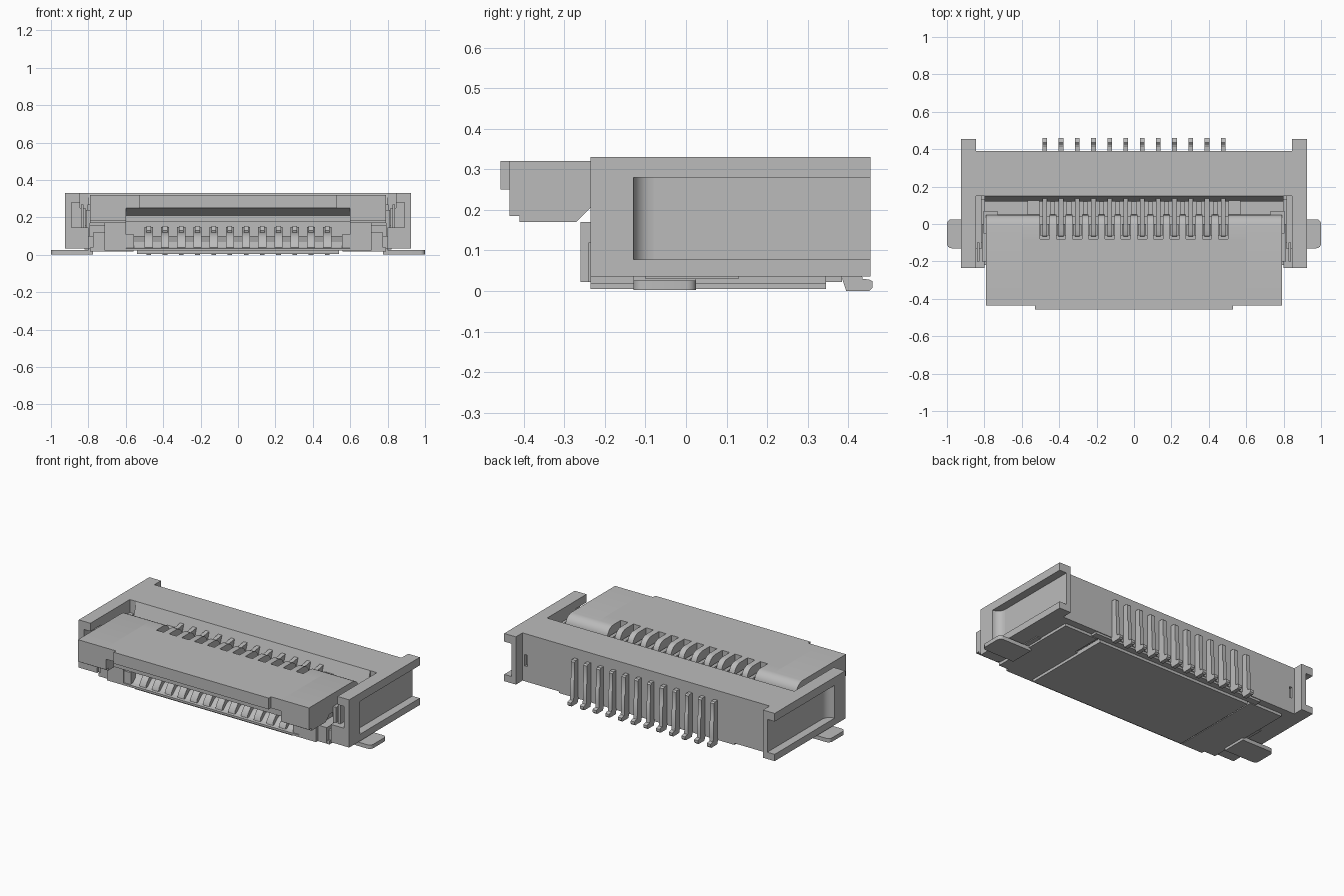
import bpy, bmesh, math

cube = bpy.data.objects.get("Cube")
if cube:
    bpy.data.objects.remove(cube, do_unlink=True)

grey = bpy.data.materials.new("plain_grey")
grey.use_nodes = True
grey.diffuse_color = (0.5, 0.5, 0.5, 1)
grey.node_tree.nodes["Principled BSDF"].inputs["Base Color"].default_value = (0.5, 0.5, 0.5, 1)


def prism(bm, pts, lo, hi, axis="x"):
    """Extrude an outline: (y, z) along x, or (x, y) along z."""
    place = (lambda p, t: (t, p[0], p[1])) if axis == "x" else (lambda p, t: (p[0], p[1], t))
    a = [bm.verts.new(place(p, lo)) for p in pts]
    b = [bm.verts.new(place(p, hi)) for p in pts]
    n = len(pts)
    bm.faces.new(a)
    bm.faces.new(b[::-1])
    for i in range(n):
        bm.faces.new((a[i], b[i], b[(i + 1) % n], a[(i + 1) % n]))


def box(bm, x0, x1, y0, y1, z0, z1):
    prism(bm, [(y0, z0), (y1, z0), (y1, z1), (y0, z1)], x0, x1)


def sides(fn, *args):
    """Call a shape helper for both the left and the right."""
    bm, rest = args[0], args[1:]
    if fn is box:
        x0, x1, *r = rest
        box(bm, x0, x1, *r)
        box(bm, -x1, -x0, *r)
    else:
        pts, x0, x1 = rest
        prism(bm, pts, x0, x1)
        prism(bm, pts, -x1, -x0)


def finish(bm, name, smooth=False):
    bmesh.ops.recalc_face_normals(bm, faces=bm.faces)
    me = bpy.data.meshes.new(name)
    bm.to_mesh(me)
    bm.free()
    me.materials.append(grey)
    ob = bpy.data.objects.new(name, me)
    bpy.context.collection.objects.link(ob)
    if smooth:
        bpy.ops.object.select_all(action="DESELECT")
        ob.select_set(True)
        bpy.context.view_layer.objects.active = ob
        bpy.ops.object.shade_smooth_by_angle(angle=math.radians(35))
    return ob


COUNT, PITCH = 12, 0.0868
XS = [(i - (COUNT - 1) / 2) * PITCH for i in range(COUNT)]

# Rear housing block, with a sloped wall towards the opening
bm = bmesh.new()
rear = [(0.12, 0.035), (0.39, 0.035), (0.39, 0.33), (0.15, 0.33), (0.12, 0.24)]
prism(bm, rear, -0.8, 0.8)
sides(box, bm, 0.8, 0.85, 0.15, 0.375, 0.035, 0.33)
# Back skin around the small slits beside the ears
sides(box, bm, 0.8, 0.81, 0.375, 0.39, 0.035, 0.33)
sides(box, bm, 0.83, 0.85, 0.375, 0.39, 0.035, 0.33)
sides(box, bm, 0.81, 0.83, 0.375, 0.39, 0.035, 0.13)
sides(box, bm, 0.81, 0.83, 0.375, 0.39, 0.2, 0.33)
finish(bm, "rear_housing")

# Side arms: channels open outwards and to the rear
bm = bmesh.new()
sides(box, bm, 0.845, 0.875, -0.13, 0.455, 0.035, 0.33)
sides(box, bm, 0.875, 0.925, -0.13, 0.455, 0.28, 0.33)
sides(box, bm, 0.875, 0.925, -0.13, 0.455, 0.035, 0.077)
# Curved front end of each channel
for s in (1, -1):
    curve = [(s * 0.875, -0.13), (s * 0.925, -0.13)]
    curve += [(s * (0.925 - 0.05 * math.sin(t)), -0.08 - 0.05 * math.cos(t))
              for t in [math.pi / 2 * k / 6 for k in range(1, 7)]]
    prism(bm, curve, 0.077, 0.28, "z")
# Front ends with a slot for the metal tab
sides(box, bm, 0.89, 0.925, -0.235, -0.13, 0.035, 0.33)
sides(box, bm, 0.845, 0.89, -0.235, -0.13, 0.28, 0.33)
sides(box, bm, 0.8, 0.89, -0.235, -0.13, 0.035, 0.145)
sides(box, bm, 0.815, 0.845, -0.13, 0.15, 0.035, 0.25)
finish(bm, "side_arms", True)

# Base with raised guide walls around the cable mouth
bm = bmesh.new()
mouth = [(-0.26, 0.022), (0.15, 0.022), (0.15, 0.1), (-0.1, 0.1), (-0.2, 0.07),
         (-0.235, 0.04), (-0.26, 0.035)]
prism(bm, mouth, -0.6, 0.6)
sides(box, bm, 0.6, 0.715, -0.26, 0.13, 0.022, 0.17)
sides(box, bm, 0.715, 0.775, -0.24, 0.13, 0.022, 0.12)
sides(box, bm, 0.715, 0.82, -0.1, 0.13, 0.03, 0.16)
sides(box, bm, 0.775, 0.85, -0.22, 0.15, 0.035, 0.1)
sides(box, bm, 0.57, 0.8, 0.04, 0.12, 0.1, 0.2)
box(bm, -0.6, 0.6, 0.04, 0.13, 0.09, 0.18)
sides(box, bm, 0.555, 0.6, -0.255, -0.21, 0.03, 0.11)
finish(bm, "base")

# Thin raised panels under the base
bm = bmesh.new()
box(bm, -0.54, 0.54, -0.235, 0.345, 0.005, 0.03)
sides(box, bm, 0.56, 0.79, -0.235, 0.345, 0.018, 0.04)
box(bm, -0.6, 0.6, 0.345, 0.385, 0.022, 0.04)
finish(bm, "bottom_panel")

# Hinged cover: sloped middle, deeper ends with a rounded hinge edge
bm = bmesh.new()
middle = [(-0.435, 0.32), (-0.435, 0.25), (-0.36, 0.21), (-0.36, 0.175), (-0.27, 0.175),
          (-0.235, 0.205), (-0.08, 0.2), (-0.08, 0.32)]
prism(bm, middle, -0.6, 0.6)
hinge = [(-0.01 + 0.06 * math.sin(t), 0.26 + 0.06 * math.cos(t))
         for t in [math.pi * k / 10 for k in range(11)]]
end = [(-0.435, 0.32), (-0.435, 0.185), (-0.41, 0.185), (-0.41, 0.17), (-0.27, 0.17),
       (-0.235, 0.205)] + hinge[::-1]
sides(prism, bm, end, 0.6, 0.79)
sides(box, bm, 0.73, 0.805, -0.05, 0.07, 0.18, 0.27)
box(bm, -0.53, 0.53, -0.457, -0.43, 0.25, 0.32)
# Cover teeth between the contacts
tooth = [(-0.085, 0.32), (-0.085, 0.2)] + hinge[::-1]
edges = [-0.605] + [x + d for x in XS for d in (-0.025, 0.025)] + [0.605]
for a, b in zip(edges[::2], edges[1::2]):
    prism(bm, tooth, a, b)
finish(bm, "cover", True)

# Low comb ribs behind the cover
bm = bmesh.new()
for a, b in zip(edges[::2], edges[1::2]):
    if abs(a) < 0.55 and abs(b) < 0.55:
        box(bm, a + 0.006, b - 0.006, 0.05, 0.125, 0.17, 0.235)
sides(box, bm, 0.505, 0.57, 0.05, 0.13, 0.17, 0.255)
finish(bm, "comb_ribs")

# Contacts: upper hook, lower spring beam, rear blade and solder foot
hook = [(0.16, 0.29), (0.16, 0.23), (-0.02, 0.23), (-0.045, 0.21), (-0.07, 0.22),
        (-0.065, 0.265), (-0.03, 0.275), (0.06, 0.275)]
beam = [(0.0, 0.15), (0.0, 0.1), (-0.1, 0.1), (-0.17, 0.07), (-0.22, 0.035), (-0.25, 0.04),
        (-0.245, 0.06), (-0.215, 0.095), (-0.18, 0.115), (-0.14, 0.12)]
tip = [(0.0, 0.155), (0.0, 0.1), (-0.14, 0.1), (-0.15, 0.13), (-0.13, 0.153), (-0.1, 0.155)]
blade = [(0.385, 0.27), (0.385, 0.03), (0.395, 0.0), (0.452, 0.0), (0.46, 0.008), (0.46, 0.024),
         (0.452, 0.028), (0.435, 0.03), (0.432, 0.05), (0.432, 0.15), (0.425, 0.16),
         (0.425, 0.262), (0.417, 0.27)]
bm = bmesh.new()
for x in XS:
    prism(bm, hook, x - 0.0125, x + 0.0125)
    box(bm, x - 0.025, x + 0.025, -0.08, -0.06, 0.2, 0.25)
    prism(bm, beam, x - 0.022, x + 0.022)
    prism(bm, tip, x - 0.0125, x + 0.0125)
    prism(bm, blade, x - 0.0125, x + 0.0125)
finish(bm, "contacts", True)

# Metal solder tabs with rounded outer corners, plus upright clips
bm = bmesh.new()
for s in (1, -1):
    r = 0.025
    outline = [(s * 0.775, 0.025), (s * 0.775, -0.13)]
    for cy, start in ((-0.105, -90), (0.0, 0)):
        for k in range(5):
            t = math.radians(start + 22.5 * k)
            outline.append((s * (0.975 + r * math.cos(t)), cy + r * math.sin(t)))
    prism(bm, outline, 0.002, 0.026, "z")
sides(box, bm, 0.775, 0.8, -0.13, 0.025, 0.002, 0.06)
sides(box, bm, 0.79, 0.812, -0.2, 0.0, 0.06, 0.24)
sides(box, bm, 0.825, 0.84, -0.2, -0.1, 0.14, 0.27)
finish(bm, "solder_tabs", True)
